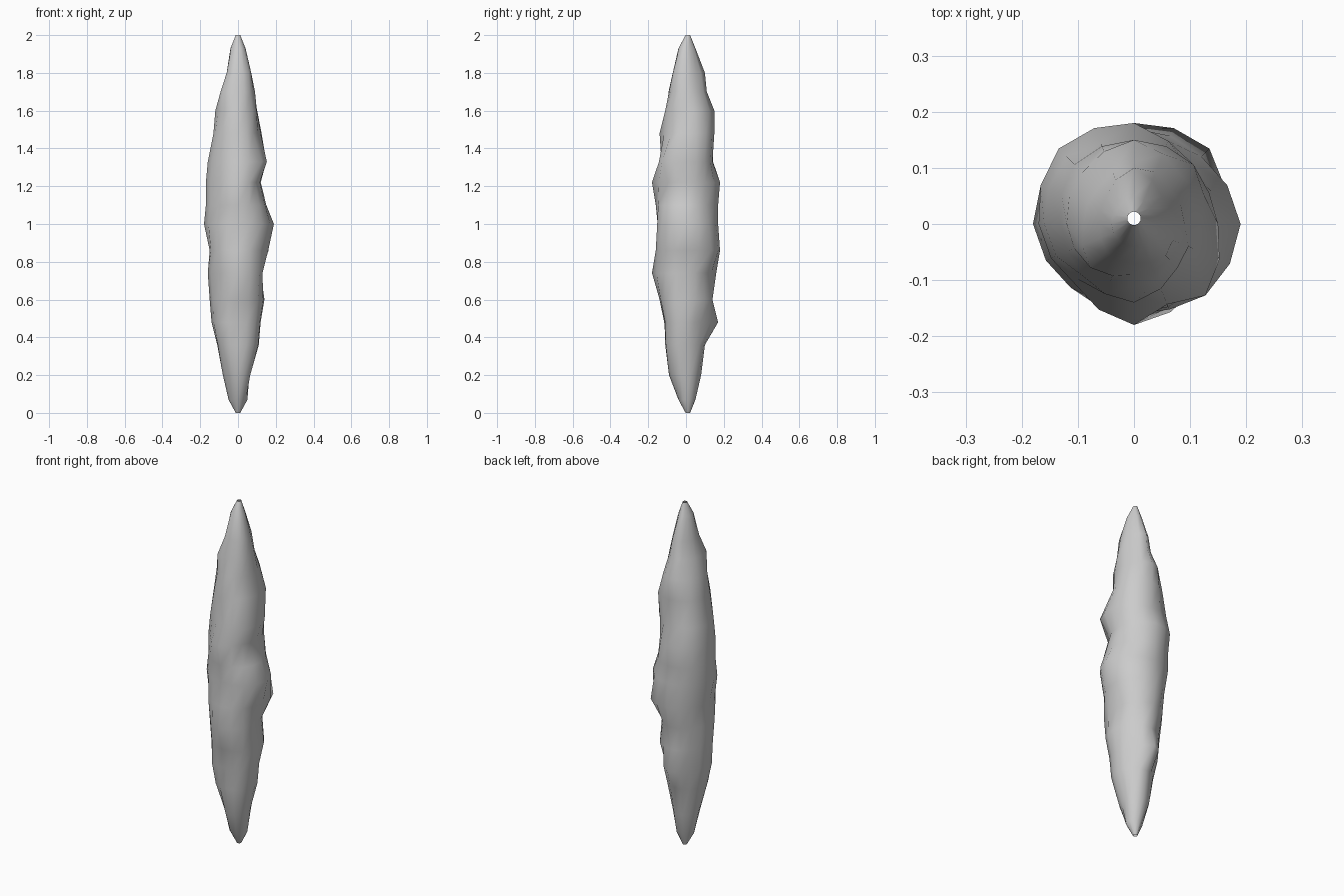
import bpy
import bmesh
from math import cos, sin, tau, pi

default_cube = bpy.data.objects.get("Cube")
if default_cube:
    bpy.data.objects.remove(default_cube, do_unlink=True)

SEGMENTS = 16
CM = 0.01

# Lumpy cross-sections in hundredths: height, then the reach in eight
# directions, counter-clockwise from +x
SECTIONS = [
    (7, 5, 5, 5, 4, 5, 4, 4, 4),
    (20, 6, 7, 8, 8, 8, 7, 9, 8),
    (36, 11, 10, 10, 10, 11, 12, 11, 12),
    (48, 12, 11, 17, 12, 14, 14, 11, 13),
    (60, 14, 14, 14, 13, 15, 14, 14, 15),
    (74, 12, 13, 16, 15, 16, 15, 18, 16),
    (86, 16, 19, 18, 16, 15, 16, 16, 16),
    (100, 19, 17, 17, 18, 18, 16, 15, 18),
    (110, 15, 15, 17, 18, 17, 15, 16, 16),
    (122, 12, 14, 18, 19, 17, 15, 18, 13),
    (133, 15, 14, 14, 17, 16, 14, 13, 18),
    (148, 12, 15, 15, 15, 13, 13, 14, 11),
    (160, 10, 12, 15, 13, 12, 11, 11, 11),
    (170, 9, 9, 11, 9, 9, 11, 9, 9),
    (180, 7, 7, 10, 7, 6, 7, 7, 8),
    (193, 4, 4, 5, 4, 4, 4, 4, 4),
]


def reach(values, angle):
    """Blend smoothly between neighbouring directions."""
    position = angle / tau * len(values)
    index = int(position)
    blend = (1 - cos(pi * (position - index))) / 2
    here = values[index % len(values)]
    after = values[(index + 1) % len(values)]
    return here + (after - here) * blend


def add_ring(bm, height, values, offset_y=0.0):
    ring = []
    for i in range(SEGMENTS):
        angle = tau * i / SEGMENTS
        radius = reach(values, angle) * CM
        ring.append(bm.verts.new((radius * cos(angle),
                                  radius * sin(angle) + offset_y,
                                  height * CM)))
    return ring


def make_material(name, color):
    material = bpy.data.materials.new(name)
    material.use_nodes = True
    material.diffuse_color = color
    shader = material.node_tree.nodes["Principled BSDF"]
    shader.inputs["Base Color"].default_value = color
    return material


# Spindle skin, with a small open rim at each tip
bm = bmesh.new()
tip = [1.2] * 8
rings = [add_ring(bm, 0, tip, CM)]
rings += [add_ring(bm, height, values) for height, *values in SECTIONS]
rings.append(add_ring(bm, 200, tip, CM))

for lower, upper in zip(rings, rings[1:]):
    for i in range(SEGMENTS):
        j = (i + 1) % SEGMENTS
        bm.faces.new((lower[i], lower[j], upper[j], upper[i]))

for face in bm.faces:
    face.smooth = True

mesh = bpy.data.meshes.new("lumpy_spindle")
bm.to_mesh(mesh)
bm.free()
mesh.materials.append(make_material("pale_grey", (0.6, 0.6, 0.6, 1.0)))
spindle = bpy.data.objects.new("lumpy_spindle", mesh)
bpy.context.collection.objects.link(spindle)
